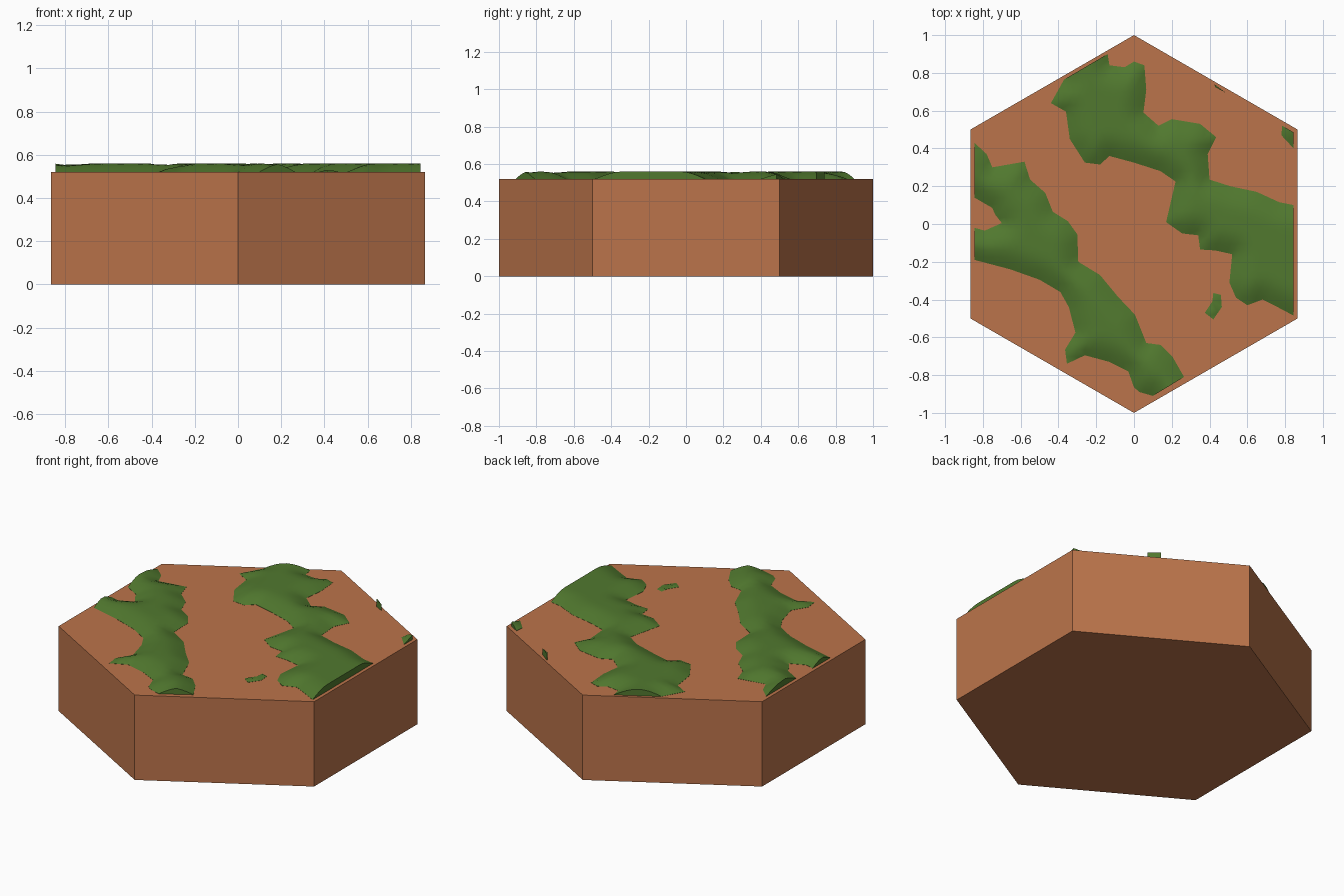
import bpy, bmesh, math
from mathutils import Vector
from mathutils.geometry import delaunay_2d_cdt, intersect_point_line

if "Cube" in bpy.data.objects:
    bpy.data.objects.remove(bpy.data.objects["Cube"])

TOP, RISE, RIM, CELL = 0.52, 0.04, 0.83, 0.035


def material(name, rgb):
    m = bpy.data.materials.new(name)
    m.diffuse_color = (*rgb, 1)
    m.use_nodes = True
    m.node_tree.nodes["Principled BSDF"].inputs["Base Color"].default_value = m.diffuse_color
    return m


clay = material("clay brown", (0.50, 0.175, 0.07))
green = material("grass green", (0.082, 0.19, 0.028))


def add_object(name, bm, mat):
    me = bpy.data.meshes.new(name)
    bm.normal_update()
    bm.to_mesh(me)
    bm.free()
    me.materials.append(mat)
    ob = bpy.data.objects.new(name, me)
    bpy.context.collection.objects.link(ob)
    return ob


def hex_reach(p):
    """Distance from the centre measured across the hexagon's flats."""
    return max(p.x * math.cos(a) + p.y * math.sin(a)
               for a in (i * math.pi / 3 for i in range(6)))


# Hexagonal earth tile
bm = bmesh.new()
ring = [bm.verts.new((math.sin(i * math.pi / 3), math.cos(i * math.pi / 3), 0)) for i in range(6)]
base = bm.faces.new(ring)
ext = bmesh.ops.extrude_face_region(bm, geom=[base])
for v in ext["geom"]:
    if isinstance(v, bmesh.types.BMVert):
        v.co.z = TOP
bmesh.ops.recalc_face_normals(bm, faces=bm.faces)
add_object("earth_tile", bm, clay)


def grass_patch(name, flat):
    """Low grass mound: slopes to the tile at its edge, cut upright at the tile rim."""
    outline = [Vector(p) for p in flat]
    n = len(outline)
    segs = [(outline[i], outline[(i + 1) % n]) for i in range(n)]
    slopes = [s for s in segs if not (hex_reach(s[0]) > RIM and hex_reach(s[1]) > RIM)]

    def edge_dist(p, pool):
        best = 9.0
        for a, b in pool:
            q, t = intersect_point_line(p, a, b)
            best = min(best, (p - a.lerp(b, min(1, max(0, t)))).length)
        return best

    # outline subdivided, then filled with a triangle lattice
    pts = []
    for a, b in segs:
        k = max(1, round((b - a).length / CELL))
        pts += [a.lerp(b, i / k) for i in range(k)]
    m = len(pts)
    for j in range(-30, 31):
        for i in range(-27, 28):
            p = Vector(((i + 0.5 * (j % 2)) * CELL, j * CELL))
            if hex_reach(p) < 0.84 and edge_dist(p, segs) > 0.4 * CELL:
                pts.append(p)
    co, _, faces, *_ = delaunay_2d_cdt(pts, [(i, (i + 1) % m) for i in range(m)], [], 1, 1e-5)

    bm = bmesh.new()
    verts = []
    for p in co:
        t = min(1, edge_dist(p, slopes) / 0.13)
        verts.append(bm.verts.new((p.x, p.y, TOP + 0.001 + (RISE - 0.001) * math.sin(t * math.pi / 2))))
    for f in faces:
        bm.faces.new([verts[i] for i in f])
    bmesh.ops.delete(bm, geom=[v for v in bm.verts if not v.link_faces], context="VERTS")
    # skirt closes the edge down to the tile
    border = [e for e in bm.edges if e.is_boundary]
    skirt = bmesh.ops.extrude_edge_only(bm, edges=border)
    for v in skirt["geom"]:
        if isinstance(v, bmesh.types.BMVert):
            v.co.z = TOP
    bmesh.ops.recalc_face_normals(bm, faces=bm.faces)
    if sum(f.normal.z * f.calc_area() for f in bm.faces) < 0:
        bmesh.ops.reverse_faces(bm, faces=bm.faces)
    ob = add_object(name, bm, green)
    bpy.ops.object.select_all(action="DESELECT")
    bpy.context.view_layer.objects.active = ob
    ob.select_set(True)
    bpy.ops.object.shade_smooth_by_angle(angle=math.radians(40))


# Large grass bands
grass_patch("grass_band_right", [
    (-.14, .90), (-.13, .84), (-.05, .83), (0, .86), (.055, .84), (.065, .71), (.05, .59),
    (.13, .52), (.20, .555), (.35, .53), (.435, .46), (.39, .37), (.40, .235), (.51, .20),
    (.65, .17), (.77, .115), (.845, .10), (.845, -.485), (.76, -.44), (.68, -.40), (.60, -.43),
    (.54, -.39), (.505, -.31), (.52, -.16), (.43, -.14), (.35, -.135), (.34, -.06),
    (.255, -.05), (.17, .01), (.22, .225), (.14, .28), (0, .325), (-.13, .36), (-.18, .315),
    (-.26, .325), (-.34, .45), (-.36, .595), (-.44, .64), (-.37, .765)])
grass_patch("grass_band_left", [
    (-.845, .43), (-.78, .37), (-.75, .30), (-.58, .33), (-.55, .235), (-.47, .165),
    (-.43, .065), (-.35, .015), (-.30, -.055), (-.295, -.20), (-.18, -.27), (-.085, -.385),
    (.005, -.48), (.065, -.63), (.14, -.64), (.205, -.705), (.265, -.81), (.10, -.91),
    (.03, -.89), (0, -.865), (-.03, -.78), (-.13, -.73), (-.26, -.695), (-.355, -.74),
    (-.365, -.665), (-.31, -.575), (-.345, -.44), (-.39, -.36), (-.50, -.295), (-.655, -.24),
    (-.845, -.19), (-.845, -.02), (-.79, -.035), (-.70, .005), (-.735, .05), (-.75, .085),
    (-.845, .14)])

# Small tufts
grass_patch("grass_tuft_front", [(.42, -.365), (.46, -.375), (.465, -.44), (.42, -.505),
                                 (.375, -.47), (.415, -.41)])
grass_patch("grass_tuft_corner", [(.845, .40), (.78, .47), (.785, .52), (.845, .485)])
grass_patch("grass_tuft_back", [(.425, .74), (.43, .725), (.485, .695)])
